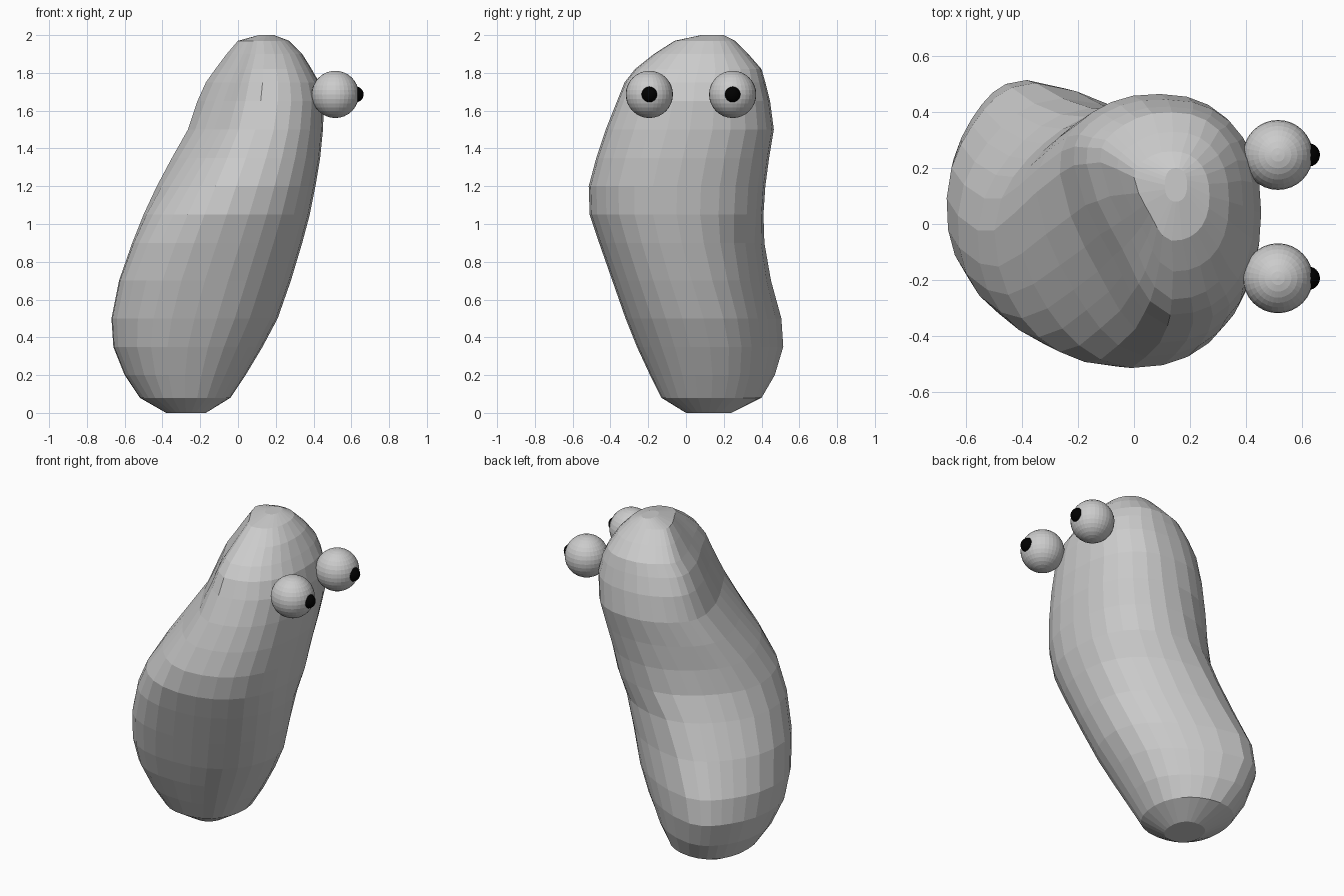
import bpy, bmesh
from math import sin, cos, pi

if "Cube" in bpy.data.objects:
    bpy.data.objects.remove(bpy.data.objects["Cube"])

# Body sections: z, x min, x max, y min, y max,
# then swelling of the left-front, left-back and right-back corners
SECTIONS = [
    (0.00, -0.38, -0.17, 0.00, 0.24, 0, 0, 0),
    (0.08, -0.52, -0.04, -0.13, 0.40, 0, 0, -0.05),
    (0.20, -0.60, 0.04, -0.19, 0.47, 0.02, -0.03, -0.11),
    (0.35, -0.66, 0.13, -0.26, 0.515, 0.03, -0.04, -0.15),
    (0.50, -0.67, 0.21, -0.32, 0.505, 0.03, -0.05, -0.14),
    (0.70, -0.63, 0.28, -0.39, 0.45, 0.03, -0.07, -0.09),
    (0.90, -0.56, 0.34, -0.46, 0.415, 0.01, -0.09, -0.05),
    (1.05, -0.50, 0.38, -0.51, 0.41, -0.04, -0.10, 0),
    (1.20, -0.43, 0.41, -0.515, 0.42, -0.12, -0.07, 0),
    (1.35, -0.35, 0.435, -0.475, 0.44, -0.19, -0.02, 0),
    (1.50, -0.265, 0.45, -0.425, 0.465, -0.24, 0.02, 0),
    (1.65, -0.215, 0.455, -0.365, 0.445, -0.28, 0.04, 0),
    (1.75, -0.17, 0.43, -0.325, 0.42, -0.30, 0.03, 0),
    (1.82, -0.12, 0.39, -0.27, 0.40, -0.31, 0.02, 0),
    (1.90, -0.06, 0.34, -0.17, 0.33, -0.31, 0, 0),
    (1.97, 0.00, 0.27, -0.06, 0.26, -0.28, 0, 0),
    (2.00, 0.11, 0.19, 0.08, 0.20, 0, 0, 0),
]
SEGMENTS = 28


def soft_square(t, n=2.3):
    return (1 if t >= 0 else -1) * abs(t) ** (2 / n)


def make_object(name, bm):
    mesh = bpy.data.meshes.new(name)
    bmesh.ops.recalc_face_normals(bm, faces=bm.faces)
    bm.to_mesh(mesh)
    bm.free()
    obj = bpy.data.objects.new(name, mesh)
    bpy.context.collection.objects.link(obj)
    return obj


# Leaning, bent body lofted through the sections
bm = bmesh.new()
rings = []
for z, x0, x1, y0, y1, left_front, left_back, right_back in SECTIONS:
    cx, cy, rx, ry = (x0 + x1) / 2, (y0 + y1) / 2, (x1 - x0) / 2, (y1 - y0) / 2
    ring = []
    for i in range(SEGMENTS):
        a = 2 * pi * i / SEGMENTS
        c, s = cos(a), sin(a)
        if s < 0:
            corner = left_front if c < 0 else 0
        else:
            corner = left_back if c < 0 else right_back
        swell = 1 + corner * abs(2 * s * c) ** 1.2
        # slide the outermost points away from the trimmed corners
        dx = 2 * right_back * max(0, s) ** 2 * (1 - abs(c))
        dy = -1.5 * min(0, left_front) * max(0, -c) ** 2 * (1 - abs(s))
        ring.append(bm.verts.new((cx + rx * (soft_square(c) * swell + dx),
                                  cy + ry * (soft_square(s) * swell + dy), z)))
    rings.append(ring)
for low, high in zip(rings, rings[1:]):
    for i in range(SEGMENTS):
        j = (i + 1) % SEGMENTS
        bm.faces.new((low[i], low[j], high[j], high[i]))
bm.faces.new(rings[0][::-1])
bm.faces.new(rings[-1])
make_object("body", bm)


def ball(name, location, radius, segments, rows):
    b = bmesh.new()
    bmesh.ops.create_uvsphere(b, u_segments=segments, v_segments=rows, radius=radius)
    obj = make_object(name, b)
    obj.location = location
    return obj


# Eyes with black pupils
black = bpy.data.materials.new("black")
black.diffuse_color = (0, 0, 0, 1)
black.use_nodes = True
black.node_tree.nodes["Principled BSDF"].inputs["Base Color"].default_value = black.diffuse_color
for side, y in (("right", -0.194), ("left", 0.247)):
    ball(side + "_eye", (0.515, y, 1.686), 0.125, 32, 16)
    pupil = ball(side + "_pupil", (0.623, y, 1.686), 0.042, 32, 16)
    pupil.data.materials.append(black)
